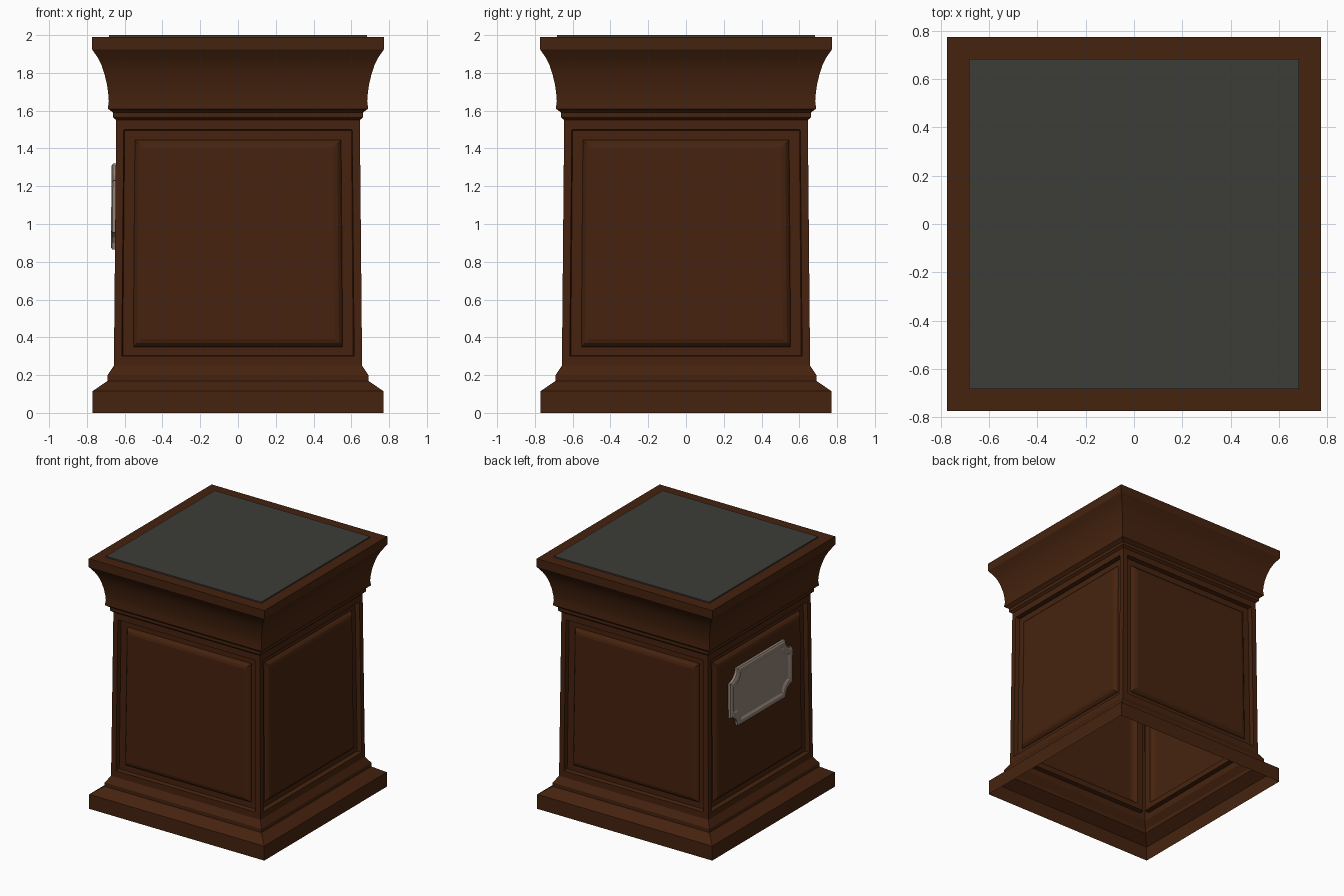
import bpy, bmesh, math

if "Cube" in bpy.data.objects:
    bpy.data.objects.remove(bpy.data.objects["Cube"])

def material(name, rgb):
    m = bpy.data.materials.new(name)
    m.diffuse_color = (*rgb, 1)
    m.use_nodes = True
    m.node_tree.nodes["Principled BSDF"].inputs["Base Color"].default_value = m.diffuse_color
    return m

wood = material("dark brown wood", (0.060, 0.0165, 0.0045))
slate = material("dark slate", (0.046, 0.047, 0.039))
metal = material("dull pewter", (0.29, 0.225, 0.185))

def finish(name, bm, mat, smooth=False):
    bmesh.ops.remove_doubles(bm, verts=bm.verts, dist=0.0002)
    me = bpy.data.meshes.new(name)
    bm.to_mesh(me)
    bm.free()
    me.materials.append(mat)
    ob = bpy.data.objects.new(name, me)
    bpy.context.collection.objects.link(ob)
    if smooth:
        bpy.context.view_layer.objects.active = ob
        ob.select_set(True)
        bpy.ops.object.shade_smooth_by_angle(angle=math.radians(25))
        ob.select_set(False)
    return ob

def loft(bm, loops, cap=False):
    """Join successive closed loops of points; optionally fill the last."""
    rings = [[bm.verts.new(p) for p in loop] for loop in loops]
    n = len(rings[0])
    for a, b in zip(rings, rings[1:]):
        for i in range(n):
            j = (i + 1) % n
            bm.faces.new((a[i], a[j], b[j], b[i]))
    if cap:
        bm.faces.new(rings[-1])

def square(r, z):
    return [(-r, -r, z), (r, -r, z), (r, r, z), (-r, r, z)]

# Stepped base moulding, open underneath
bm = bmesh.new()
loft(bm, [square(r, z) for r, z in [(0.77, 0), (0.77, 0.115), (0.69, 0.17),
                                    (0.69, 0.20), (0.657, 0.25)]])
finish("base_moulding", bm, wood)

# Cornice with a hollow curved profile and flat top
cornice = [(0.645, 1.55), (0.662, 1.565), (0.662, 1.59), (0.688, 1.61), (0.688, 1.62),
           (0.684, 1.65), (0.687, 1.69), (0.694, 1.74), (0.706, 1.79),
           (0.722, 1.84), (0.742, 1.88), (0.773, 1.925), (0.773, 1.99)]
bm = bmesh.new()
loft(bm, [square(r, z) for r, z in cornice], cap=True)
finish("cornice", bm, wood, smooth=True)

# Tapered body: four framed sides, each with a bevelled raised panel
Z0, Z1 = 0.25, 1.55
def radius(z):
    return 0.657 + (0.645 - 0.657) * (z - Z0) / (Z1 - Z0)

def panel_loop(w, lo, hi, depth, quarter):
    c, s = math.cos(quarter * math.pi / 2), math.sin(quarter * math.pi / 2)
    pts = []
    for sx, z in ((-1, lo), (1, lo), (1, hi), (-1, hi)):
        k = radius(z) / 0.651
        x = sx * (radius(z) if w is None else w * k)
        y = -radius(z) + depth
        pts.append((c * x - s * y, s * x + c * y, z))
    return pts

bm = bmesh.new()
for q in range(4):
    steps = [(None, Z0, Z1, 0), (0.61, 0.30, 1.50, 0), (0.605, 0.305, 1.495, 0.035),
             (0.55, 0.35, 1.445, 0.035), (0.545, 0.355, 1.44, 0.025),
             (0.53, 0.37, 1.425, 0.011), (0.51, 0.39, 1.405, 0.005)]
    loft(bm, [panel_loop(*st, q) for st in steps], cap=True)
finish("panelled_body", bm, wood)

# Thin top slab
bm = bmesh.new()
loft(bm, [square(0.683, 1.985), square(0.683, 2.0)], cap=True)
finish("top_slab", bm, slate)

# Plaque on the left side, with scooped corners and a raised rim
def plaque_loop(inset, r, x):
    w, h, n = 0.39 - inset, 0.227 - inset, 4
    pts = []
    for k, (sy, sz) in enumerate(((1, 1), (1, -1), (-1, -1), (-1, 1))):
        arc = [(w - r * math.cos(a), h - r * math.sin(a))
               for a in (i / n * math.pi / 2 for i in range(n + 1))]
        if k % 2:
            arc.reverse()
        pts += [(x, sy * y, 1.0925 + sz * z) for y, z in arc]
    # lean with the tapered wall
    return [(px + (pz - 1.0925) * 0.009, py, pz) for px, py, pz in pts]

bm = bmesh.new()
loft(bm, [plaque_loop(0, 0.09, -0.635), plaque_loop(0, 0.09, -0.664),
          plaque_loop(0.012, 0.09, -0.671), plaque_loop(0.035, 0.088, -0.671),
          plaque_loop(0.05, 0.085, -0.662)], cap=True)
bmesh.ops.recalc_face_normals(bm, faces=bm.faces)
if sum(f.normal.x * f.calc_area() for f in bm.faces) > 0:
    bmesh.ops.reverse_faces(bm, faces=bm.faces)
finish("plaque", bm, metal)
